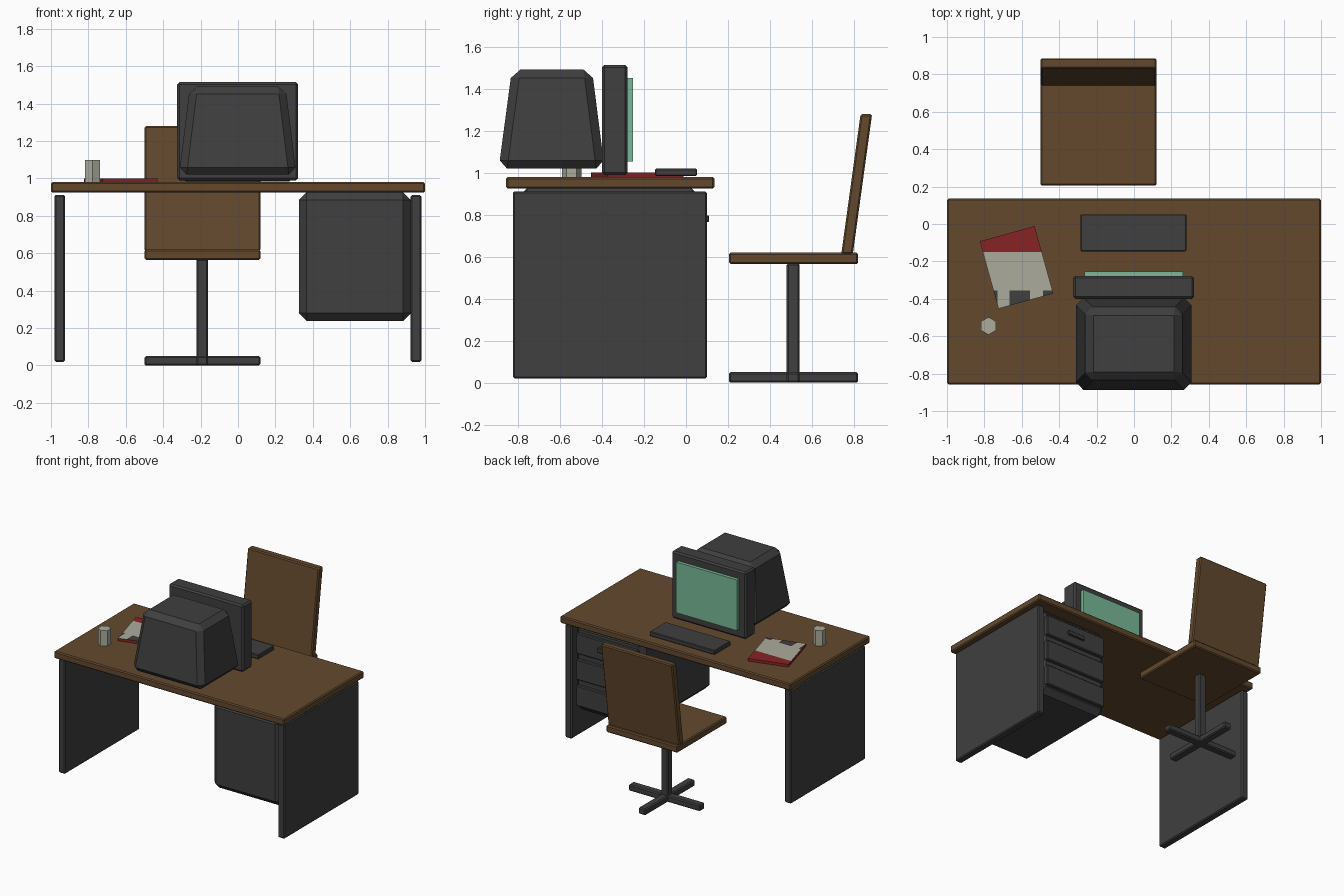
import bpy, bmesh, math
from mathutils import Matrix, Vector

if "Cube" in bpy.data.objects:
    bpy.data.objects.remove(bpy.data.objects["Cube"], do_unlink=True)


def material(name, rgb):
    m = bpy.data.materials.new(name)
    m.use_nodes = True
    m.diffuse_color = (*rgb, 1)
    m.node_tree.nodes["Principled BSDF"].inputs["Base Color"].default_value = (*rgb, 1)
    return m


GREY = material("charcoal", (0.05, 0.05, 0.05))
WOOD = material("brown wood", (0.125, 0.066, 0.027))
MINT = material("mint screen", (0.19, 0.49, 0.32))
RED = material("dark red", (0.25, 0.016, 0.018))
PAPER = material("off white", (0.41, 0.41, 0.34))


def finish(name, bm, *mats):
    bmesh.ops.recalc_face_normals(bm, faces=bm.faces)
    mesh = bpy.data.meshes.new(name)
    bm.to_mesh(mesh)
    bm.free()
    for m in mats:
        mesh.materials.append(m)
    ob = bpy.data.objects.new(name, mesh)
    bpy.context.collection.objects.link(ob)
    return ob


def box(name, x, y, z, mat, bevel=0.008, top_x=None, top_y=None, shift=0.0):
    """Box from axis ranges; the top may taper or be shifted along y."""
    bm = bmesh.new()
    bmesh.ops.create_cube(bm, size=1)
    for v in bm.verts:
        high = v.co.z > 0
        rx = top_x if high and top_x else x
        ry = top_y if high and top_y else y
        v.co = Vector((rx[v.co.x > 0], ry[v.co.y > 0] + shift * high, z[high]))
    if bevel:
        bmesh.ops.bevel(bm, geom=bm.edges[:], offset=bevel, segments=1,
                        affect='EDGES', clamp_overlap=True)
    return finish(name, bm, mat)


# Desk
box("desk_top", (-1, 1), (-0.857, 0.135), (0.925, 0.98), WOOD)
for side, x in (("right", (-0.982, -0.925)), ("left", (0.923, 0.98))):
    box("desk_panel_" + side, x, (-0.825, 0.1), (0.02, 0.912), GREY)

# Drawer cabinet
box("drawer_cabinet", (0.325, 0.925), (-0.8, 0.07), (0.238, 0.926), GREY, 0.042)
for i in range(3):
    z = 0.7 - 0.205 * i
    box(f"drawer_front_{i + 1}", (0.36, 0.89), (0.05, 0.095), (z, z + 0.16), GREY, 0.006)
box("drawer_handle", (0.55, 0.7), (0.09, 0.11), (0.765, 0.798), GREY, 0.005)

# Monitor
box("monitor_bezel", (-0.325, 0.322), (-0.4, -0.278), (0.99, 1.515), GREY, 0.012)
box("monitor_screen", (-0.265, 0.262), (-0.285, -0.253), (1.055, 1.453), MINT, 0)
box("monitor_housing", (-0.315, 0.312), (-0.893, -0.388), (1.02, 1.492), GREY, 0.04,
    top_x=(-0.257, 0.254), top_y=(-0.83, -0.448))

# Keyboard
box("keyboard", (-0.285, 0.28), (-0.147, 0.052), (0.985, 1.02), GREY, 0.005)

# Cup
bm = bmesh.new()
bmesh.ops.create_cone(bm, cap_ends=True, segments=6, radius1=0.047, radius2=0.047, depth=0.12)
tip = max(bm.verts, key=lambda v: v.co.y).co
bmesh.ops.rotate(bm, verts=bm.verts, matrix=Matrix.Rotation(math.pi / 2 - math.atan2(tip.y, tip.x), 3, 'Z'))
bmesh.ops.translate(bm, verts=bm.verts, vec=(-0.778, -0.545, 1.04))
finish("cup", bm, PAPER)

# Booklet, its cover cut into colour areas
bm = bmesh.new()
bmesh.ops.create_cube(bm, size=1)
bmesh.ops.scale(bm, verts=bm.verts, vec=(0.304, 0.374, 0.022))
bmesh.ops.rotate(bm, verts=bm.verts, matrix=Matrix.Rotation(math.radians(15.5), 3, 'Z'))
bmesh.ops.translate(bm, verts=bm.verts, vec=(-0.628, -0.232, 0.99))
spots = ((-0.77, -0.73), (-0.665, -0.555), (-0.487, -0.42))
cuts = [((0, y, 0), (0, 1, 0)) for y in (-0.15, -0.355)]
cuts += [((x, 0, 0), (1, 0, 0)) for s in spots for x in s]
for point, normal in cuts:
    bmesh.ops.bisect_plane(bm, geom=bm.verts[:] + bm.edges[:] + bm.faces[:],
                           plane_co=point, plane_no=normal)
bm.normal_update()
for f in bm.faces:
    c = f.calc_center_median()
    if f.normal.z > 0.9 and c.y < -0.15:
        dark = c.y < -0.355 and any(a < c.x < b for a, b in spots)
        f.material_index = 2 if dark else 1
finish("booklet", bm, RED, PAPER, GREY)

# Chair
wide, deep = (-0.5, 0.12), (0.205, 0.82)
post_x, post_y = (-0.222, -0.16), (0.48, 0.542)
box("chair_seat", wide, deep, (0.565, 0.62), WOOD)
box("chair_back", wide, (0.74, 0.795), (0.612, 1.28), WOOD, shift=0.092)
box("chair_post", post_x, post_y, (0.03, 0.57), GREY)
box("chair_foot_across", wide, post_y, (0, 0.05), GREY)
box("chair_foot_along", post_x, deep, (0, 0.05), GREY)
